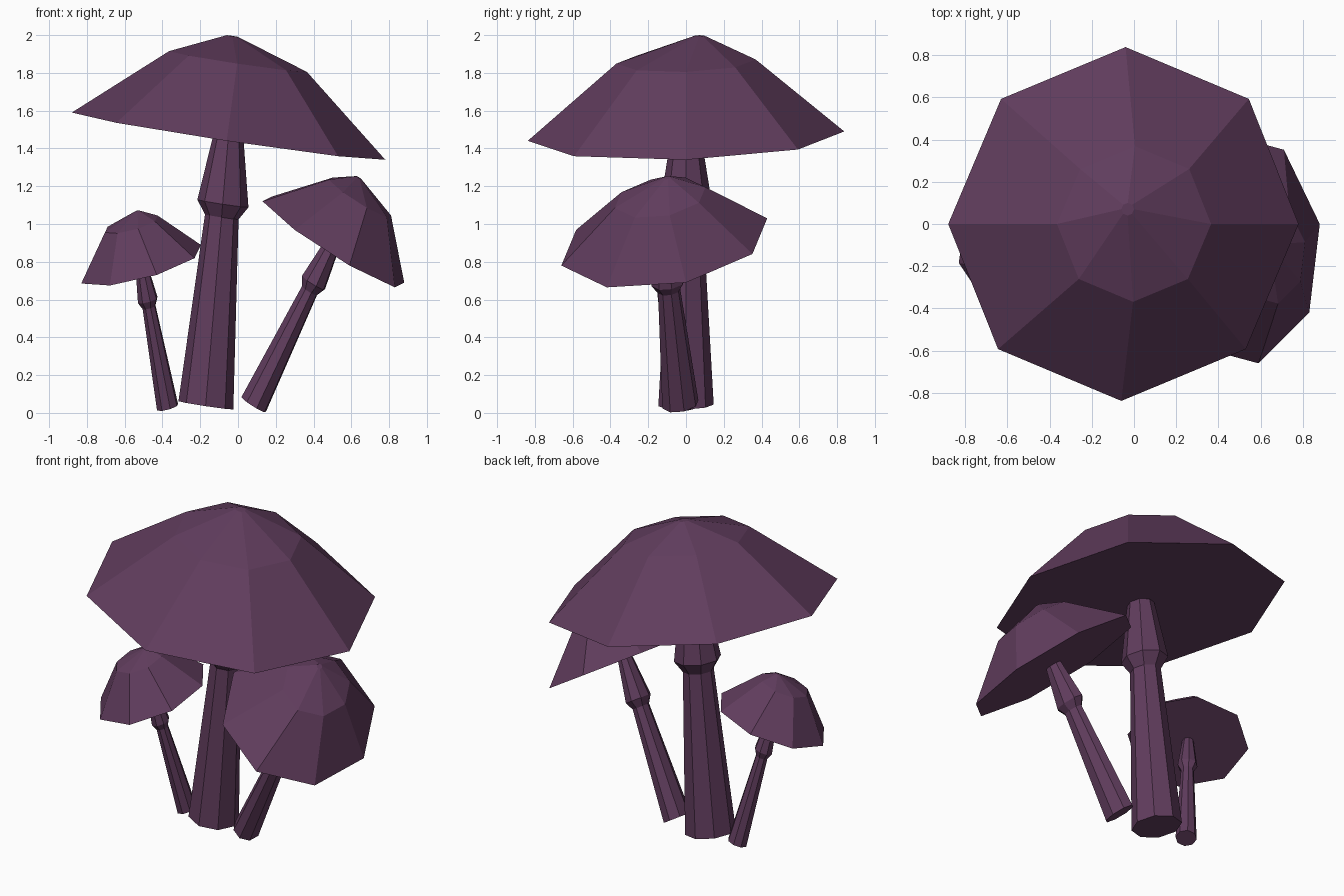
import bpy, bmesh, math
from mathutils import Vector

if "Cube" in bpy.data.objects:
    bpy.data.objects.remove(bpy.data.objects["Cube"])

SIDES = 8

purple = bpy.data.materials.new("dusky purple")
purple.diffuse_color = (0.118, 0.046, 0.110, 1.0)
purple.use_nodes = True
purple.node_tree.nodes["Principled BSDF"].inputs["Base Color"].default_value = purple.diffuse_color


def loft(name, rings, u, w):
    """Closed solid through rings (centre, scale) spanned by the radius vectors u and w."""
    bm = bmesh.new()
    loops = []
    for centre, scale in rings:
        loop = []
        for i in range(SIDES):
            a = math.tau * i / SIDES
            loop.append(bm.verts.new(centre + scale * (u * math.cos(a) + w * math.sin(a))))
        loops.append(loop)
    for lo, hi in zip(loops, loops[1:]):
        for i in range(SIDES):
            j = (i + 1) % SIDES
            bm.faces.new((lo[i], lo[j], hi[j], hi[i]))
    bm.faces.new(loops[0][::-1])
    bm.faces.new(loops[-1])
    bmesh.ops.recalc_face_normals(bm, faces=bm.faces)
    mesh = bpy.data.meshes.new(name)
    bm.to_mesh(mesh)
    bm.free()
    mesh.materials.append(purple)
    ob = bpy.data.objects.new(name, mesh)
    bpy.context.collection.objects.link(ob)


def mushroom(name, base, rim, shoulder, peak, u, w):
    base, rim, shoulder, peak, u, w = map(Vector, (base, rim, shoulder, peak, u, w))
    # stem: tapering shaft, flared collar, narrow top under the cap
    stem = [(base.lerp(rim, t), s) for t, s in
            ((0.0, 0.175), (0.70, 0.107), (0.75, 0.163), (1.0, 0.095))]
    loft(name + "_stem", stem, u, w)
    # cap: flat underside, wide rim, shoulder and small off-centre tip
    loft(name + "_cap", [(rim, 1.0), (shoulder, 0.44), (peak, 0.036)], u, w)


# large middle mushroom
mushroom("large", (-0.17, 0, 0.04), (-0.05, 0, 1.465), (0, 0, 1.86), (-0.03, 0.07, 1.995),
         (0.83, 0, -0.125), (0.01, 0.838, 0.025))
# medium mushroom leaning right
mushroom("medium", (0.083, -0.03, 0.045), (0.505, -0.115, 0.905), (0.645, -0.137, 1.14),
         (0.64, -0.10, 1.245), (0.085, -0.545, -0.125), (0.375, 0.115, -0.215))
# small mushroom leaning left
mushroom("small", (-0.373, 0.02, 0.03), (-0.513, -0.13, 0.787), (-0.565, -0.18, 1.0),
         (-0.535, -0.16, 1.068), (-0.317, -0.055, -0.102), (0.083, -0.34, -0.057))
